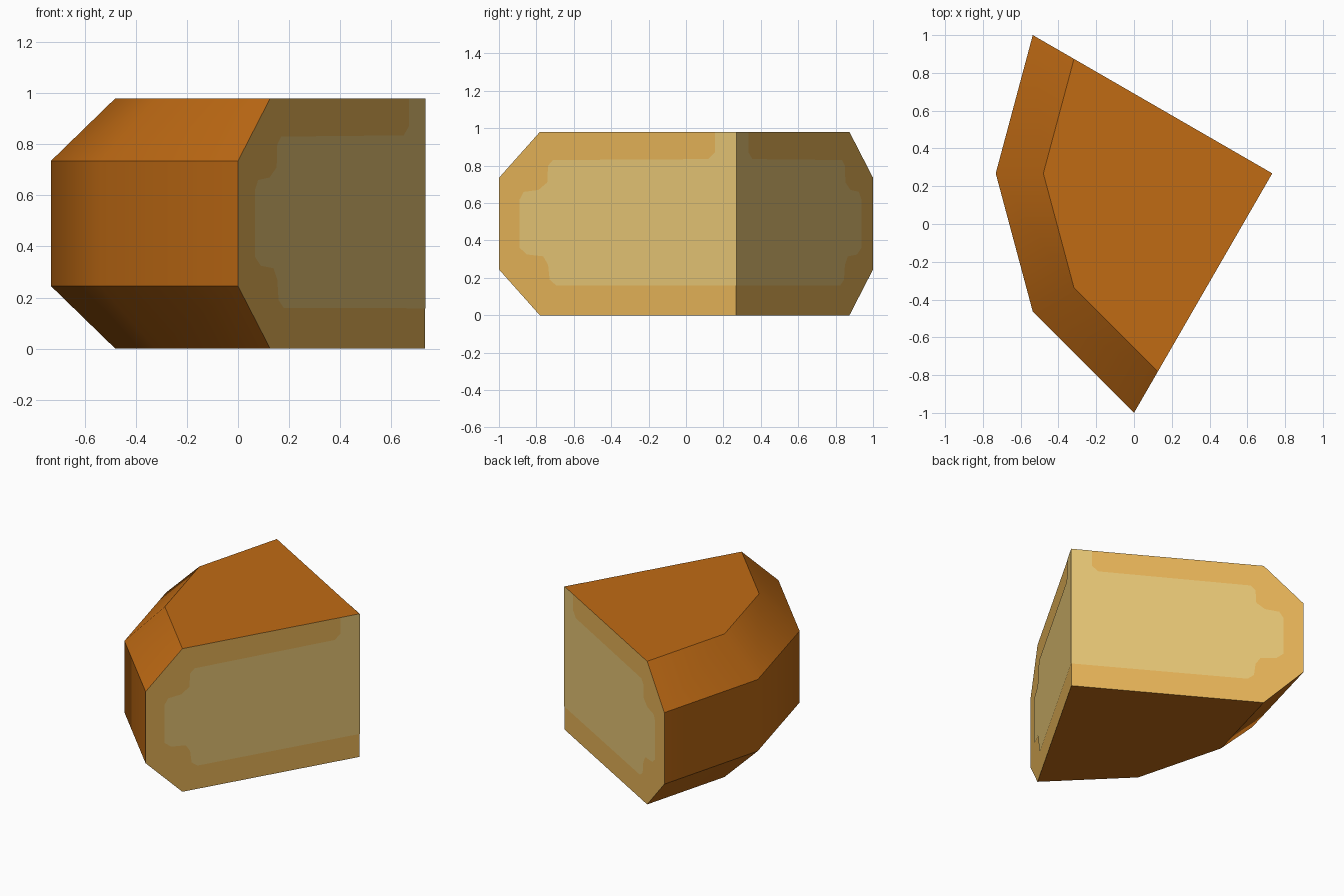
import bpy, bmesh, math
from mathutils import Vector

if "Cube" in bpy.data.objects:
    bpy.data.objects.remove(bpy.data.objects["Cube"])

R, H = 1.464, 0.98                      # wheel radius and height
APEX = Vector((0.732, 0.268, 0))        # centre of the wheel = tip of the wedge
ANGLES = [math.radians(a) for a in (150, 180, 210, 240)]


def material(name, rgb):
    m = bpy.data.materials.new(name)
    m.diffuse_color = (*rgb, 1)
    m.use_nodes = True
    m.node_tree.nodes["Principled BSDF"].inputs["Base Color"].default_value = m.diffuse_color
    return m


rind = material("rind_orange", (0.53, 0.147, 0.007))
edge = material("edge_gold", (0.82, 0.47, 0.10))
pale = material("pale_yellow", (0.82, 0.58, 0.185))


def at(r, z, a):
    return APEX + Vector((r * math.cos(a), r * math.sin(a), z))


def finish(bm, name, mats):
    me = bpy.data.meshes.new(name)
    bm.to_mesh(me)
    bm.free()
    for m in mats:
        me.materials.append(m)
    ob = bpy.data.objects.new(name, me)
    bpy.context.collection.objects.link(ob)
    return ob


# Wedge body: chamfered profile revolved a quarter turn about the tip
profile = [(0, 0), (1.212, 0), (R, 0.245), (R, 0.735), (1.212, H), (0, H)]
bm = bmesh.new()
tip = [bm.verts.new(at(0, 0, 0)), bm.verts.new(at(0, H, 0))]
rings = [[tip[0]] + [bm.verts.new(at(r, z, a)) for r, z in profile[1:-1]] + [tip[1]]
         for a in ANGLES]
for p, q in zip(rings, rings[1:]):      # outer rind and its chamfers
    for i in range(1, 4):
        bm.faces.new((p[i], q[i], q[i + 1], p[i + 1])).smooth = True
for i in (1, 4):                        # flat bottom and top
    bm.faces.new([tip[i == 4]] + [ring[i] for ring in rings])
for ring in (rings[0], rings[-1]):      # the two cut sides
    bm.faces.new(ring).material_index = 1
bmesh.ops.recalc_face_normals(bm, faces=bm.faces)
for e in bm.edges:                      # keep chamfer and cut edges sharp
    if len(e.link_faces) == 2 and e.calc_face_angle() > math.radians(35):
        e.smooth = False
finish(bm, "cheese_wedge", [rind, edge])

# Pale inside areas: stepped outline laid just over each cut side
outline = [(-0.002, 0.158), (1.11, 0.16), (1.15, 0.19), (1.16, 0.27), (1.19, 0.315),
           (1.29, 0.325), (1.335, 0.36), (1.335, 0.62), (1.31, 0.66), (1.22, 0.67),
           (1.165, 0.71), (1.16, 0.80), (1.13, 0.83), (0.17, 0.835), (0.13, 0.87),
           (0.13, H), (-0.002, H)]
for name, a, side in (("front_cut_inside", ANGLES[-1], 1), ("back_cut_inside", ANGLES[0], -1)):
    out = Vector((-math.sin(a), math.cos(a), 0)) * side
    bm = bmesh.new()
    f = bm.faces.new([bm.verts.new(at(r, z, a) + out * 0.002) for r, z in outline])
    f.normal_update()
    if f.normal.dot(out) < 0:
        f.normal_flip()
    finish(bm, name, [pale])
